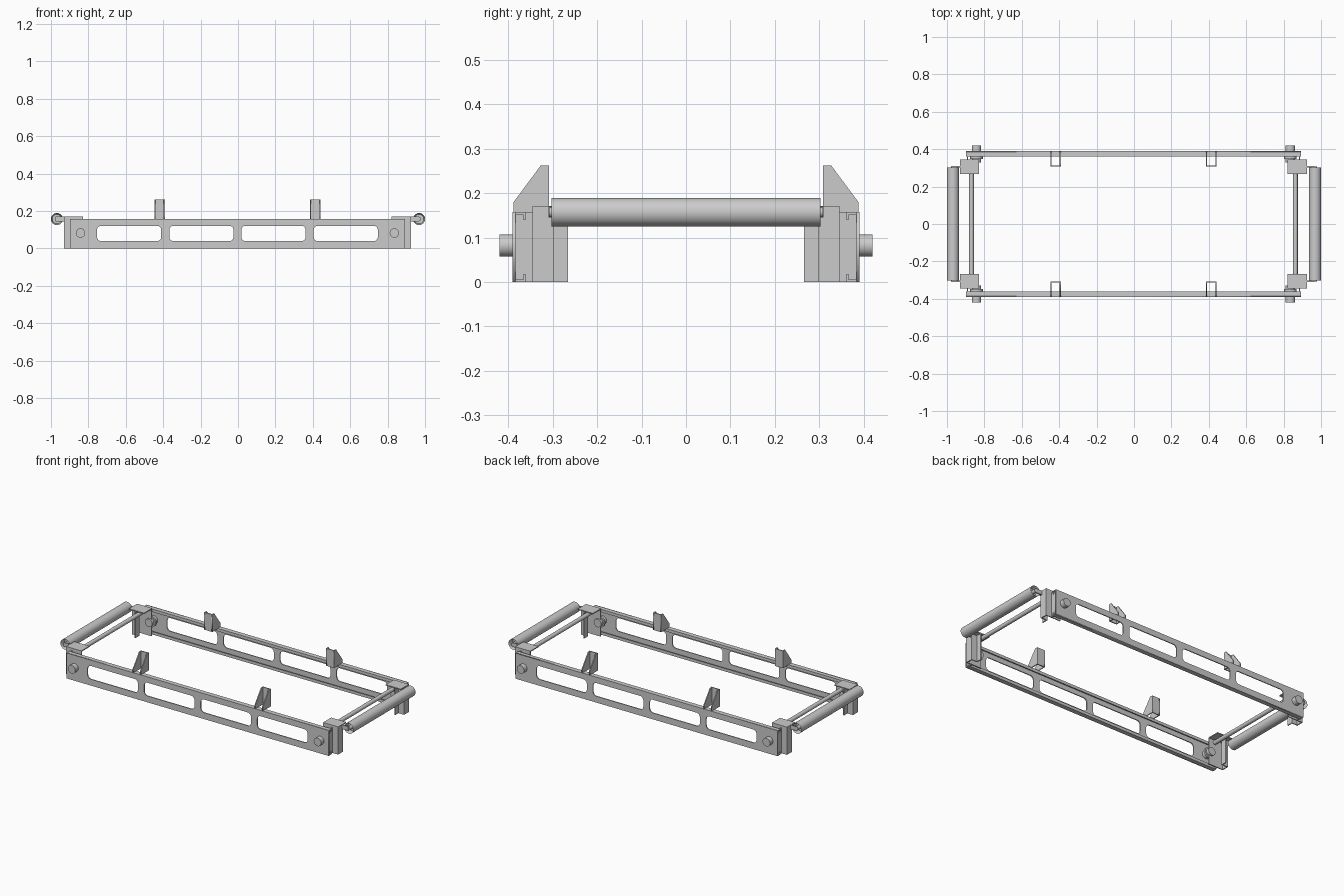
import bpy, math
from mathutils import Vector

if "Cube" in bpy.data.objects:
    bpy.data.objects.remove(bpy.data.objects["Cube"])

T = 0.006      # sheet thickness
OX = -0.003    # frame centre in x


def box(name, x, y, z):
    """Box from (min, max) ranges in any order."""
    bpy.ops.mesh.primitive_cube_add(size=1, location=[sum(r) / 2 for r in (x, y, z)])
    o = bpy.context.object
    o.name = name
    o.scale = [abs(r[1] - r[0]) for r in (x, y, z)]
    return o


def rod(name, x, z, r, y0, y1, sides=32):
    """Smooth cylinder running along y."""
    bpy.ops.mesh.primitive_cylinder_add(vertices=sides, radius=r, depth=abs(y1 - y0),
                                        location=(x, (y0 + y1) / 2, z),
                                        rotation=(math.pi / 2, 0, 0))
    o = bpy.context.object
    o.name = name
    bpy.ops.object.shade_smooth_by_angle()
    return o


def sheet(name, loops, thick, loc, rot):
    """Flat plate from an outline plus holes."""
    cu = bpy.data.curves.new(name, 'CURVE')
    cu.dimensions = '2D'
    cu.fill_mode = 'BOTH'
    cu.extrude = thick / 2
    for pts in loops:
        s = cu.splines.new('POLY')
        s.points.add(len(pts) - 1)
        for p, (u, v) in zip(s.points, pts):
            p.co = (u, v, 0, 1)
        s.use_cyclic_u = True
    o = bpy.data.objects.new(name, cu)
    bpy.context.collection.objects.link(o)
    o.location, o.rotation_euler = loc, rot
    bpy.ops.object.select_all(action='DESELECT')
    o.select_set(True)
    bpy.context.view_layer.objects.active = o
    bpy.ops.object.convert(target='MESH')
    return bpy.context.object


def rounded(cx, cz, w, h, r, n=6):
    """Rounded rectangle outline."""
    pts = []
    for q, (sx, sz) in enumerate(((1, 1), (-1, 1), (-1, -1), (1, -1))):
        for i in range(n + 1):
            a = (q + i / n) * math.pi / 2
            pts.append((cx + sx * (w / 2 - r) + r * math.cos(a),
                        cz + sz * (h / 2 - r) + r * math.sin(a)))
    return pts


X0, X1, H = -0.898, 0.892, 0.157
for sy, side in ((-1, "front"), (1, "back")):
    # slotted channel rail: web, flanges and lips
    web = [[(X0, 0), (X1, 0), (X1, H), (X0, H)]]
    web += [rounded(OX + (i - 1.5) * 0.386, 0.08, 0.343, 0.082, 0.022) for i in range(4)]
    sheet(side + "_rail_web", web, T, (0, sy * (0.39 - T / 2), 0), (math.pi / 2, 0, 0))
    for z0, z1, lip, lab in ((0, T, (0, 0.018), "lower"), (H - T, H, (H - 0.018, H), "upper")):
        box(f"{side}_rail_{lab}_flange", (X0, X1), (sy * 0.361, sy * 0.387), (z0, z1))
        box(f"{side}_rail_{lab}_lip", (X0, X1), (sy * 0.361, sy * 0.366), lip)

    # folded guide stops, open towards the outside
    for cx in (OX - 0.416, OX + 0.416):
        prof = [(sy * y, z) for y, z in ((0.388, 0.155), (0.388, 0.18), (0.327, 0.262),
                                         (0.308, 0.262), (0.308, 0.155))]
        for s in (-1, 1):
            sheet(side + "_stop_cheek", [prof], T, (cx + s * 0.025, 0, 0),
                  (math.pi / 2, 0, math.pi / 2))
        box(side + "_stop_face", (cx - 0.028, cx + 0.028), (sy * 0.308, sy * 0.314), (0.155, 0.262))

    for sx in (-1, 1):
        def X(v):
            return OX + sx * v

        def bx(name, x, y, z):
            return box(f"{side}_{name}", [X(v) for v in x], [sy * v for v in y], z)

        # corner bracket bent from sheet
        bx("bracket_top", (0.825, 0.928), (0.266, 0.345), (0.165, 0.171))
        bx("bracket_side", (0.825, 0.928), (0.339, 0.345), (0, 0.168))
        bx("bracket_end", (0.922, 0.928), (0.298, 0.345), (0, 0.168))
        bx("bracket_return", (0.884, 0.928), (0.298, 0.304), (0, 0.168))
        bx("bracket_inner", (0.884, 0.89), (0.266, 0.304), (0, 0.168))
        bx("rail_end_plate", (0.884, 0.89), (0.343, 0.387), (0, H))
        # arm that carries the roller
        bx("roller_arm", (0.9, 0.972), (0.303, 0.309), (0.145, 0.17))
        # knob and its spindle
        rod(side + "_knob", X(0.839), 0.082, 0.025, sy * 0.33, sy * 0.42)
        rod(side + "_knob_collar", X(0.839), 0.082, 0.034, sy * 0.348, sy * 0.36)

for sx, side in ((-1, "left"), (1, "right")):
    # end roller: hollow tube on an axle
    tube = rod(side + "_roller", sx * 0.968, 0.157, 0.032, -0.303, 0.303, 48)
    me = tube.data
    caps = [p.index for p in me.polygons if len(p.vertices) > 4]
    import bmesh
    bm = bmesh.new()
    bm.from_mesh(me)
    bm.faces.ensure_lookup_table()
    ends = [bm.faces[i] for i in caps]
    bmesh.ops.inset_individual(bm, faces=ends, thickness=0.007)
    for f in ends:
        bmesh.ops.translate(bm, verts=f.verts, vec=-f.normal * 0.03)
    bm.to_mesh(me)
    bm.free()
    rod(side + "_roller_axle", sx * 0.968, 0.157, 0.011, -0.308, 0.308, 24)
    # cross shaft between the brackets
    rod(side + "_cross_shaft", OX + sx * 0.866, 0.15, 0.0125, -0.341, 0.341, 24)
